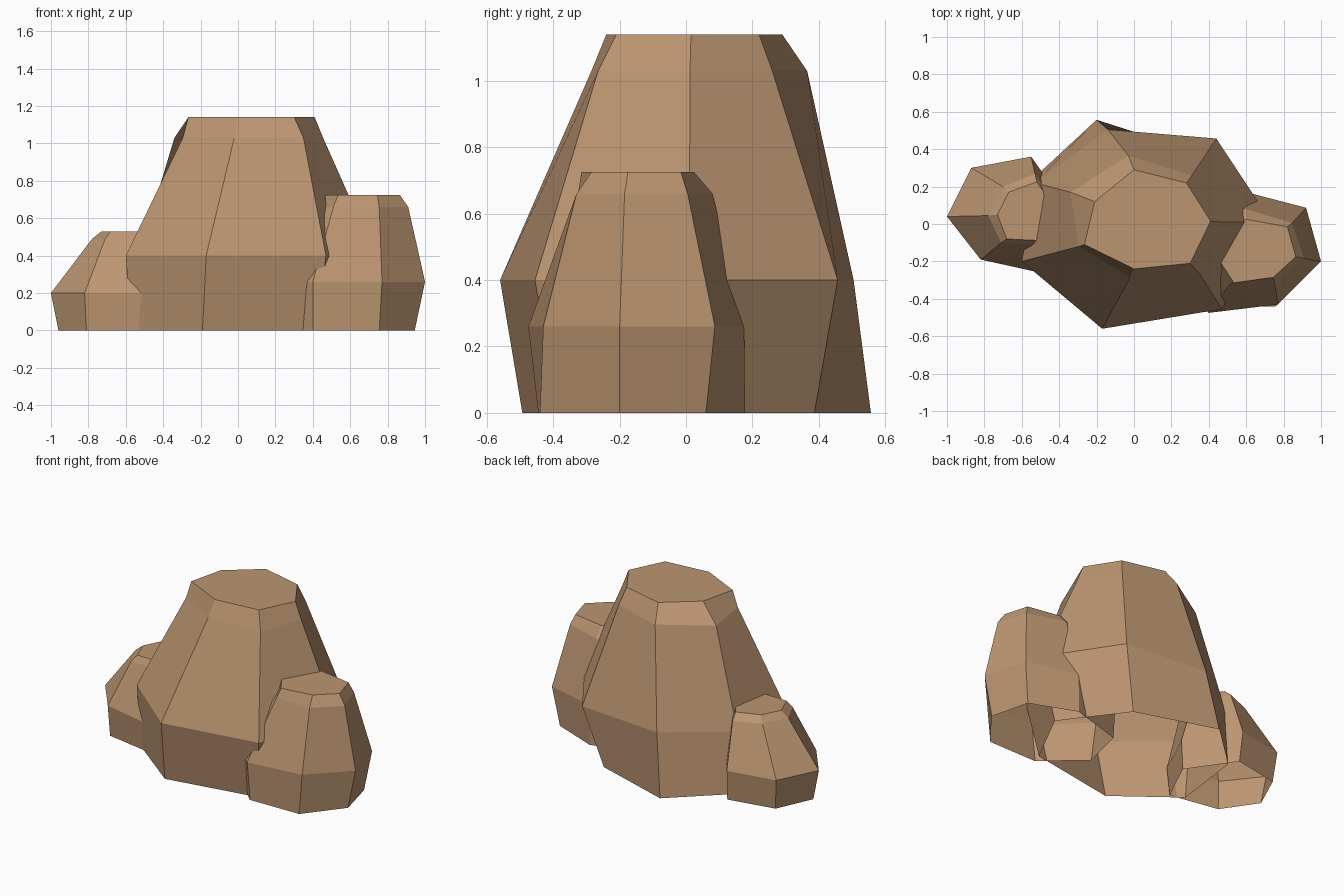
import bpy

stone = bpy.data.materials.new("sandy brown stone")
stone.diffuse_color = (0.50, 0.30, 0.165, 1)


def boulder(name, heights, rings):
    """Faceted shell lofted through rings, open underneath, flat on top."""
    n = len(rings[0])
    verts = [(x, y, z) for z, ring in zip(heights, rings) for x, y in ring]
    faces = [(r * n + i, r * n + (i + 1) % n, (r + 1) * n + (i + 1) % n, (r + 1) * n + i)
             for r in range(len(rings) - 1) for i in range(n)]
    faces.append(tuple(range((len(rings) - 1) * n, len(rings) * n)))
    mesh = bpy.data.meshes.new(name)
    mesh.from_pydata(verts, [], faces)
    mesh.materials.append(stone)
    obj = bpy.data.objects.new(name, mesh)
    bpy.context.collection.objects.link(obj)
    return obj


# Tall middle boulder: base, shoulder, chamfer and top rings
boulder("large_boulder", (0, 0.40, 1.03, 1.14), [
    [(-.57, -.20), (-.19, -.493), (.42, -.385), (.62, 0), (.33, .387), (-.20, .557), (-.51, .27)],
    [(-.60, -.20), (-.17, -.56), (.47, -.455), (.735, .01), (.44, .457), (-.14, .505), (-.53, .22)],
    [(-.295, -.12), (-.02, -.285), (.35, -.265), (.455, .012), (.31, .26), (-.03, .365), (-.34, .17)],
    [(-.265, -.11), (0, -.24), (.30, -.21), (.41, .015), (.28, .22), (0, .29), (-.21, .12)]])

# Medium boulder on the right, running deep into the large one
boulder("medium_boulder", (0, 0.26, 0.66, 0.725), [
    [(.40, -.445), (.755, -.44), (.945, -.20), (.88, .06), (.58, .178), (.22, .07), (.15, -.22)],
    [(.40, -.475), (.77, -.43), (1.0, -.20), (.92, .087), (.58, .175), (.21, .08), (.13, -.20)],
    [(.51, -.325), (.755, -.33), (.91, -.185), (.845, .005), (.60, .08), (.44, .03), (.44, -.20)],
    [(.535, -.315), (.745, -.285), (.865, -.175), (.82, -.015), (.60, .025), (.47, -.02), (.46, -.20)]])

# Small boulder on the left
boulder("small_boulder", (0, 0.20, 0.49, 0.53), [
    [(-.96, .04), (-.81, -.18), (-.48, -.24), (-.34, .05), (-.54, .34), (-.85, .28)],
    [(-1.0, .04), (-.82, -.19), (-.48, -.265), (-.33, .05), (-.55, .36), (-.87, .30)],
    [(-.78, .045), (-.71, -.10), (-.46, -.12), (-.40, .08), (-.53, .27), (-.70, .20)],
    [(-.73, .05), (-.68, -.08), (-.47, -.09), (-.42, .08), (-.52, .225), (-.67, .17)]])
